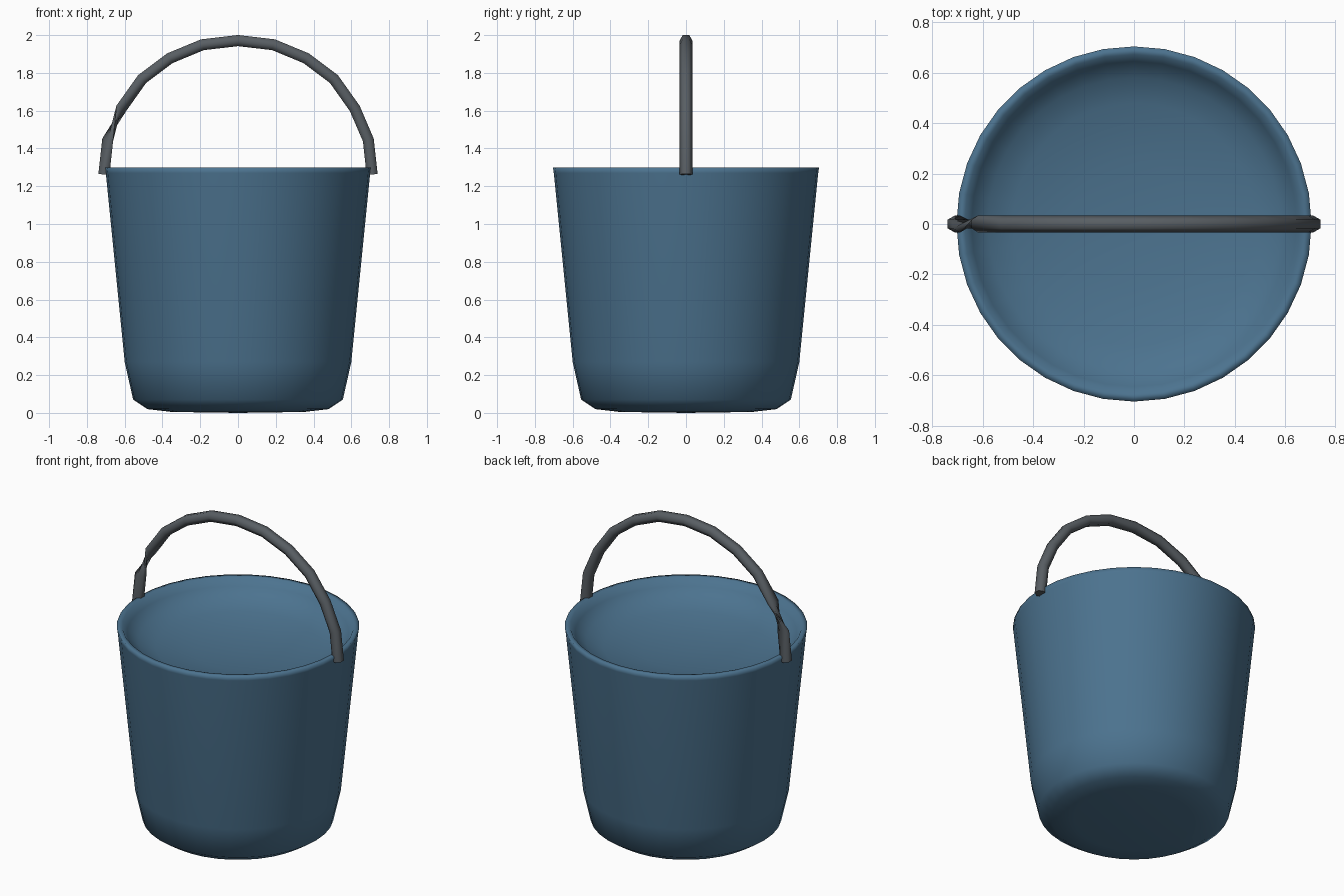
import bpy, bmesh, math
from mathutils import Vector

cube = bpy.data.objects.get("Cube")
if cube:
    bpy.data.objects.remove(cube, do_unlink=True)


def make_material(name, rgb):
    mat = bpy.data.materials.new(name)
    mat.use_nodes = True
    colour = (*rgb, 1.0)
    mat.diffuse_color = colour
    mat.node_tree.nodes["Principled BSDF"].inputs["Base Color"].default_value = colour
    return mat


def finish(name, bm, mat):
    bmesh.ops.recalc_face_normals(bm, faces=bm.faces)
    mesh = bpy.data.meshes.new(name)
    bm.to_mesh(mesh)
    bm.free()
    mesh.materials.append(mat)
    obj = bpy.data.objects.new(name, mesh)
    bpy.context.collection.objects.link(obj)
    return obj


blue = make_material("bucket blue", (0.072, 0.171, 0.275))
grey = make_material("handle grey", (0.098, 0.112, 0.125))

# Bucket: closed profile with a shallow dished top, turned around the z axis
profile = [(0, 0), (0.35, 0.005), (0.48, 0.02), (0.555, 0.07), (0.6, 0.27),
           (0.7, 1.27), (0.704, 1.298), (0.672, 1.298), (0.645, 1.25),
           (0.58, 1.2), (0.48, 1.165), (0.25, 1.13), (0, 1.12)]
bm = bmesh.new()
verts = [bm.verts.new((0, r, z)) for r, z in profile]
edges = [bm.edges.new(pair) for pair in zip(verts, verts[1:])]
bmesh.ops.spin(bm, geom=verts + edges, cent=(0, 0, 0), axis=(0, 0, 1),
               angle=math.tau, steps=36, use_merge=False)
bmesh.ops.remove_doubles(bm, verts=bm.verts, dist=0.0005)
bucket = finish("bucket", bm, blue)
bucket.data.shade_smooth()

# Handle: hexagonal tube along an arch, twisted at its right end
half = [(0.71, 1.262), (0.69, 1.445), (0.618, 1.612), (0.508, 1.767),
        (0.36, 1.878), (0.188, 1.949)]
path = [Vector((-x, 0, z)) for x, z in half] + [Vector((0, 0, 1.971))]
path += [Vector((x, 0, z)) for x, z in reversed(half)]
sides, radius = 6, 0.034
bm = bmesh.new()
rings = []
for i, point in enumerate(path):
    before, after = path[max(i - 1, 0)], path[min(i + 1, len(path) - 1)]
    along = (after - before).normalized()
    across = Vector((0, 1, 0))
    out = along.cross(across)
    twist = math.tau / 3 if i < 2 else 0
    rings.append([bm.verts.new(point + radius * (math.cos(a) * across + math.sin(a) * out))
                  for a in (math.tau * k / sides + twist for k in range(sides))])
for low, high in zip(rings, rings[1:]):
    for k in range(sides):
        n = (k + 1) % sides
        bm.faces.new((low[k], low[n], high[n], high[k]))
bm.faces.new(rings[0])
bm.faces.new(rings[-1])
handle = finish("handle", bm, grey)
bpy.ops.object.select_all(action="DESELECT")
handle.select_set(True)
bpy.context.view_layer.objects.active = handle
bpy.ops.object.shade_smooth_by_angle(angle=math.radians(75))
